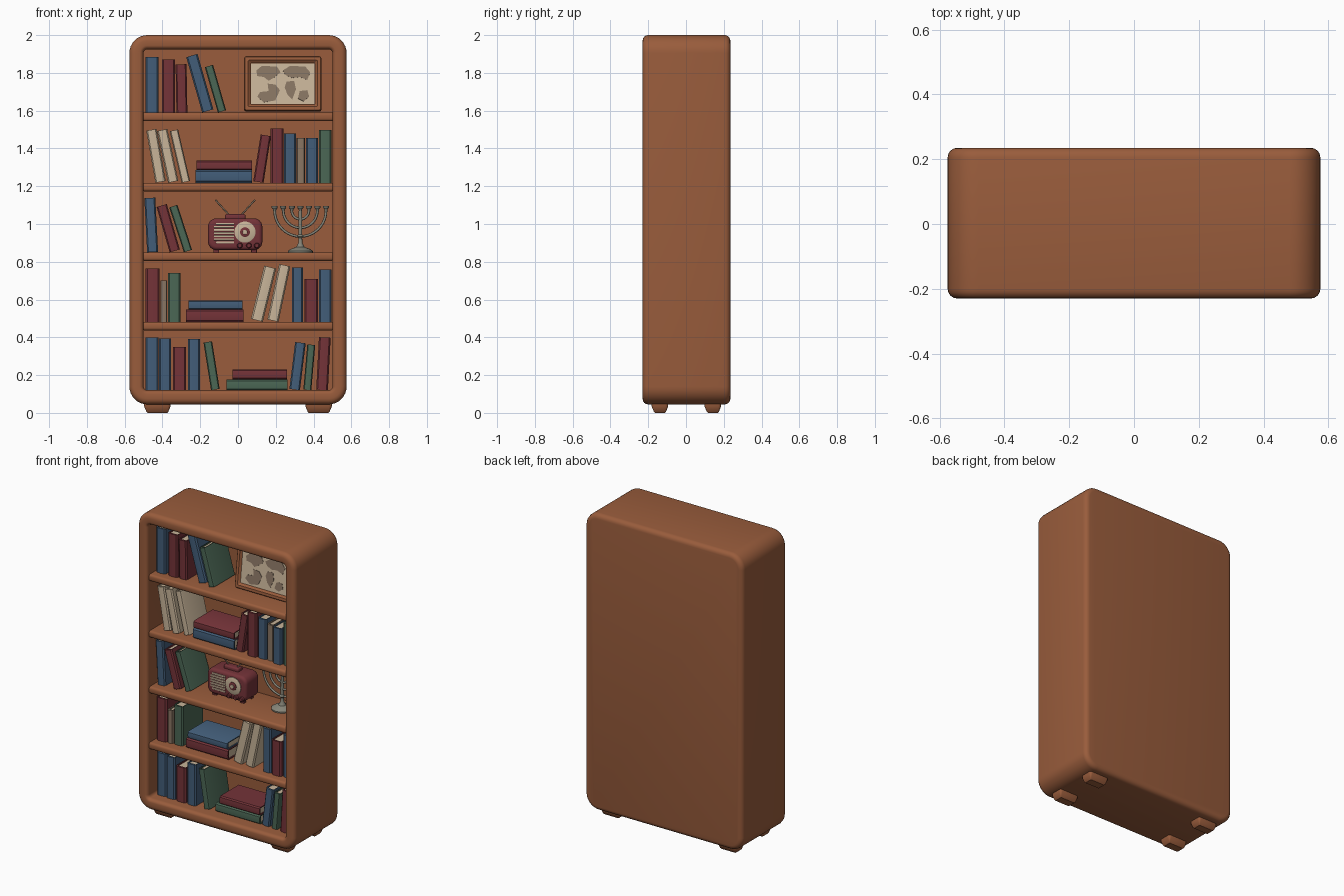
import bpy, bmesh, math, random
from mathutils import Vector

if "Cube" in bpy.data.objects:
    bpy.data.objects.remove(bpy.data.objects["Cube"])
random.seed(4)

COLOURS = {
    "wood": (0.32, 0.108, 0.045), "red": (0.175, 0.033, 0.04), "blue": (0.055, 0.11, 0.19),
    "green": (0.07, 0.135, 0.09), "cream": (0.58, 0.46, 0.32), "taupe": (0.25, 0.18, 0.125),
    "metal": (0.24, 0.235, 0.19),
}
MATS = {}
for key, rgb in COLOURS.items():
    MATS[key] = bpy.data.materials.new(key)
    MATS[key].diffuse_color = (*rgb, 1)


def finish(bm, name, mats, loc=(0, 0, 0), rot=(0, 0, 0), angle=35):
    bmesh.ops.recalc_face_normals(bm, faces=bm.faces)
    me = bpy.data.meshes.new(name)
    bm.to_mesh(me)
    bm.free()
    me.shade_smooth()
    me.set_sharp_from_angle(angle=math.radians(angle))
    for m in mats:
        me.materials.append(MATS[m])
    ob = bpy.data.objects.new(name, me)
    ob.location, ob.rotation_euler = loc, rot
    bpy.context.collection.objects.link(ob)
    return ob


def loft(name, mat, w, h, r, steps, loc, rot=(0, 0, 0), seg=6):
    """Rounded rectangles in xz, each inset by steps[i][0] at y = steps[i][1], capped at both ends."""
    bm = bmesh.new()
    rings = []
    for inset, y in steps:
        hw, hh, rr = w / 2 - inset, h / 2 - inset, max(r - inset, 0.004)
        ring = []
        for k, (sx, sz) in enumerate([(1, 1), (-1, 1), (-1, -1), (1, -1)]):
            for i in range(seg + 1):
                a = math.pi / 2 * (k + i / seg)
                ring.append(bm.verts.new((sx * (hw - rr) + rr * math.cos(a), y,
                                          sz * (hh - rr) + rr * math.sin(a))))
        rings.append(ring)
    n = len(rings[0])
    for a, b in zip(rings, rings[1:]):
        for i in range(n):
            bm.faces.new((a[i], a[(i + 1) % n], b[(i + 1) % n], b[i]))
    bm.faces.new(rings[0])
    bm.faces.new(rings[-1])
    return finish(bm, name, [mat], loc, rot)


def arc(i0, y0, di, dy, flip=False, n=4):
    """Quarter-round of (inset, y) steps; flip swaps which direction it leaves along."""
    out = []
    for k in range(n + 1):
        a = math.pi / 2 * k / n
        s, c = math.sin(a), 1 - math.cos(a)
        out.append((i0 + di * (c if flip else s), y0 + dy * (s if flip else c)))
    return out


def box(name, mat, lo, hi, bevel=0.0, loc=(0, 0, 0), rot=(0, 0, 0)):
    bm = bmesh.new()
    bmesh.ops.create_cube(bm, size=1)
    for v in bm.verts:
        v.co = Vector([(a + b) / 2 + c * (b - a) for a, b, c in zip(lo, hi, v.co)])
    if bevel:
        bmesh.ops.bevel(bm, geom=bm.edges[:], offset=bevel, segments=3, profile=0.5, affect='EDGES')
    return finish(bm, name, [mat], loc, rot)


def lathe(name, mat, profile, loc, rot=(0, 0, 0), n=24):
    bm = bmesh.new()
    vs = [bm.verts.new((r, 0, z)) for r, z in profile]
    es = [bm.edges.new(p) for p in zip(vs, vs[1:])]
    bmesh.ops.spin(bm, geom=vs + es, axis=(0, 0, 1), cent=(0, 0, 0), angle=math.tau, steps=n)
    bmesh.ops.remove_doubles(bm, verts=bm.verts, dist=1e-5)
    return finish(bm, name, [mat], loc, rot)


def tube(name, mat, pts, radius):
    cu = bpy.data.curves.new(name, 'CURVE')
    cu.dimensions = '3D'
    cu.bevel_depth, cu.bevel_resolution, cu.use_fill_caps = radius, 2, True
    sp = cu.splines.new('POLY')
    sp.points.add(len(pts) - 1)
    for p, co in zip(sp.points, pts):
        p.co = (*co, 1)
    cu.materials.append(MATS[mat])
    ob = bpy.data.objects.new(name, cu)
    bpy.context.collection.objects.link(ob)


def book(mat, t, h, d, loc, rot):
    """Wrap-around cover with a rounded spine at the front, and a recessed page block."""
    c, p = 0.006, t / 2
    bm = bmesh.new()
    outline = [(-p, d), (-p, .012), (-p * .75, .003), (0, 0), (p * .75, .003), (p, .012), (p, d),
               (p - c, d), (p - c, .014), (c - p, .014), (c - p, d)]
    face = bm.faces.new([bm.verts.new((x, y, 0)) for x, y in outline])
    ext = bmesh.ops.extrude_face_region(bm, geom=[face])["geom"]
    bmesh.ops.translate(bm, verts=[g for g in ext if isinstance(g, bmesh.types.BMVert)], vec=(0, 0, h))
    pages = bmesh.ops.create_cube(bm, size=1)["verts"]
    for v in pages:
        v.co = ((v.co.x * 2) * (p - c), .014 + (v.co.y + .5) * (d - .02), h / 2 + v.co.z * (h - .014))
    for f in {f for v in pages for f in v.link_faces}:
        f.material_index = 1
    finish(bm, mat + "_book", [mat, "cream"], loc, rot)


# Cabinet: one shell from the back, round the front frame and into the opening
steps = [(0.03, 0.235)] + arc(0.03, 0.235, -0.03, -0.03) + arc(0, -0.2, 0.03, -0.03, True) \
    + arc(0.055, -0.23, 0.02, 0.025) + [(0.075, 0.1)]
loft("cabinet", "wood", 1.15, 1.955, 0.095, steps[1:], (0, 0, 1.0225), seg=8)

# Shelves with rounded noses
SHELF_TOPS = [1.59, 1.218, 0.85, 0.482]
for z in SHELF_TOPS:
    box("shelf", "wood", (-0.51, -0.212, z - 0.045), (0.51, 0.11, z), 0.014)

# Tapered feet
for sx in (-1, 1):
    for y in (-0.138, 0.142):
        loft("foot", "wood", 0.14, 0.088, 0.015,
             [(0, -0.06), (0, -0.035), (0.012, -0.006), (0.018, 0)],
             (sx * 0.427, y, 0), (-math.pi / 2, 0, 0), 3)

# Standing books: shelf height, then (colour, bottom centre x, thickness, height, lean in degrees)
STANDING = {
    1.59: [("blue", -.455, .068, .295, 0), ("red", -.368, .07, .28, 0), ("red", -.297, .058, .255, -1),
           ("blue", -.16, .062, .305, -16), ("green", -.085, .045, .25, -16)],
    1.218: [("cream", -.41, .055, .28, -10), ("cream", -.343, .055, .28, -12), ("cream", -.276, .045, .28, -13),
            ("red", .108, .055, .25, 9), ("red", .207, .068, .287, 0), ("blue", .275, .062, .262, 0),
            ("taupe", .333, .045, .237, 0), ("blue", .392, .062, .237, 0), ("green", .462, .066, .28, 0)],
    0.85: [("blue", -.452, .058, .287, -3), ("red", -.335, .056, .25, -16), ("green", -.265, .045, .25, -18)],
    0.482: [("red", -.452, .075, .283, 0), ("taupe", -.393, .036, .218, 0), ("green", -.338, .065, .258, 0),
            ("cream", .1, .065, .29, 14), ("cream", .185, .06, .3, 12), ("blue", .315, .06, .288, 0),
            ("red", .388, .072, .228, 0), ("blue", .462, .066, .278, 0)],
    0.12: [("blue", -.455, .068, .28, 0), ("blue", -.387, .064, .275, 0), ("red", -.31, .07, .23, 0),
           ("blue", -.233, .064, .27, 0), ("green", -.12, .046, .255, -9), ("blue", .3, .056, .25, 7),
           ("green", .367, .042, .24, 5), ("red", .445, .062, .278, 3)],
}
for z, row in STANDING.items():
    for mat, x, t, h, lean in row:
        a = math.radians(lean)
        book(mat, t, h, random.uniform(0.2, 0.22), (x, random.uniform(-.162, -.142), z + t / 2 * math.sin(abs(a))),
             (0, a, 0))

# Stacked books lying flat: (colour, left, right, bottom, top)
for mat, x0, x1, z0, z1 in [("blue", -.225, .075, 1.218, 1.285), ("red", -.22, .075, 1.285, 1.335),
                            ("red", -.275, .03, .482, .548), ("blue", -.262, .025, .548, .595),
                            ("green", -.06, .262, .12, .177), ("red", -.03, .26, .177, .23)]:
    book(mat, z1 - z0, x1 - x0, 0.2, (x0, -0.15, (z0 + z1) / 2), (0, math.pi / 2, 0))

# Framed map, leaning back
MAP_LOC, MAP_ROT = (0.237, -0.05, 1.742), (math.radians(-7), 0, 0)
loft("picture_frame", "wood", 0.41, 0.292, 0.012,
     [(0.004, 0.025), (0, 0.02), (0, -0.012), (0.005, -0.018), (0.022, -0.018), (0.035, -0.005)],
     MAP_LOC, MAP_ROT, 2)
box("map_paper", "cream", (-.168, -.01, -.108), (.168, -.003, .108), 0, MAP_LOC, MAP_ROT)
LANDS = [
    [(-.14, .07), (-.11, .095), (-.03, .09), (-.012, .06), (-.05, .03), (-.075, .015), (-.1, .035), (-.135, .04)],
    [(-.08, .0), (-.04, -.005), (-.015, -.035), (-.04, -.09), (-.1, -.1), (-.135, -.07), (-.12, -.045), (-.075, -.04)],
    [(.0, .07), (.04, .095), (.12, .09), (.145, .06), (.13, .02), (.09, .035), (.05, .03), (.015, .045)],
    [(.02, .01), (.06, .015), (.07, -.03), (.05, -.085), (.025, -.06), (.01, -.02)],
    [(.09, -.04), (.13, -.035), (.14, -.07), (.11, -.095), (.08, -.08)],
]
for pts in LANDS:
    bm = bmesh.new()
    f = bm.faces.new([bm.verts.new((x, -.0105, z)) for x, z in pts])
    ext = bmesh.ops.extrude_face_region(bm, geom=[f])["geom"]
    bmesh.ops.translate(bm, verts=[g for g in ext if isinstance(g, bmesh.types.BMVert)], vec=(0, -.002, 0))
    finish(bm, "map_land", ["taupe"], MAP_LOC, MAP_ROT)

# Radio: body, feet, handle, grille, dial, knobs and aerials
RX = -0.015
loft("radio_body", "red", 0.288, 0.168, 0.045,
     arc(0.02, 0.04, -0.02, -0.02) + arc(0, -0.08, 0.02, -0.02, True), (RX, 0, 0.946))
for sx in (-1, 1):
    for y in (-0.07, 0.01):
        box("radio_foot", "red", (RX + sx * .1 - .015, y - .012, .848), (RX + sx * .1 + .015, y + .012, .872), .003)
    tube("radio_aerial", "taupe", [(RX + sx * .03, -.03, 1.045), (RX + sx * .105, -.03, 1.128)], .0045)
box("radio_handle", "red", (RX - .055, -.055, 1.02), (RX + .055, -.005, 1.052), .01)
for i in range(7):
    z = 0.897 + i * 0.0165
    cut = 0.012 if i in (0, 6) else 0
    box("radio_grille_bar", "cream", (-.128 + cut, -.106, z), (-.02, -.098, z + .0105), .002)
FRONT = (math.pi / 2, 0, 0)
lathe("radio_dial", "cream", [(0, 0), (.056, 0), (.056, .006), (.05, .009), (0, .009)], (.037, -.098, .957), FRONT, 28)
lathe("radio_dial_centre", "red", [(0, 0), (.026, 0), (.026, .012), (.02, .015), (0, .015)], (.037, -.098, .957), FRONT)
lathe("radio_dial_cap", "cream", [(0, 0), (.014, 0), (.012, .019), (0, .019)], (.037, -.098, .957), FRONT)
for x in (.01, .058, .1):
    lathe("radio_knob", "red", [(0, 0), (.015, 0), (.014, .014), (.01, .018), (0, .018)], (x, -.098, .886), FRONT, 16)

# Seven-branched candle holder
CX, CY, CZ = 0.33, -0.01, 1.07
lathe("candle_holder_stem", "metal",
      [(0, .85), (.066, .85), (.066, .858), (.05, .868), (.022, .878), (.011, .9), (.01, .925), (.018, .935),
       (.01, .945), (.009, 1.07), (0, 1.07)], (CX, CY, 0))
for r in (0.045, 0.09, 0.136):
    tube("candle_holder_arm", "metal",
         [(CX + r * math.cos(a), CY, CZ + r * math.sin(a)) for a in
          [math.pi + math.pi * i / 20 for i in range(21)]], .007)
for i in range(-3, 4):
    lathe("candle_cup", "metal", [(0, -.004), (.007, -.004), (.009, .008), (.016, .016), (.016, .026), (.01, .026), (0, .02)],
          (CX + i * .0453, CY, CZ), n=12)

for m in bpy.data.materials:
    if m.users and not m.is_grease_pencil:
        m.use_nodes = True
        m.node_tree.nodes["Principled BSDF"].inputs["Base Color"].default_value = m.diffuse_color
